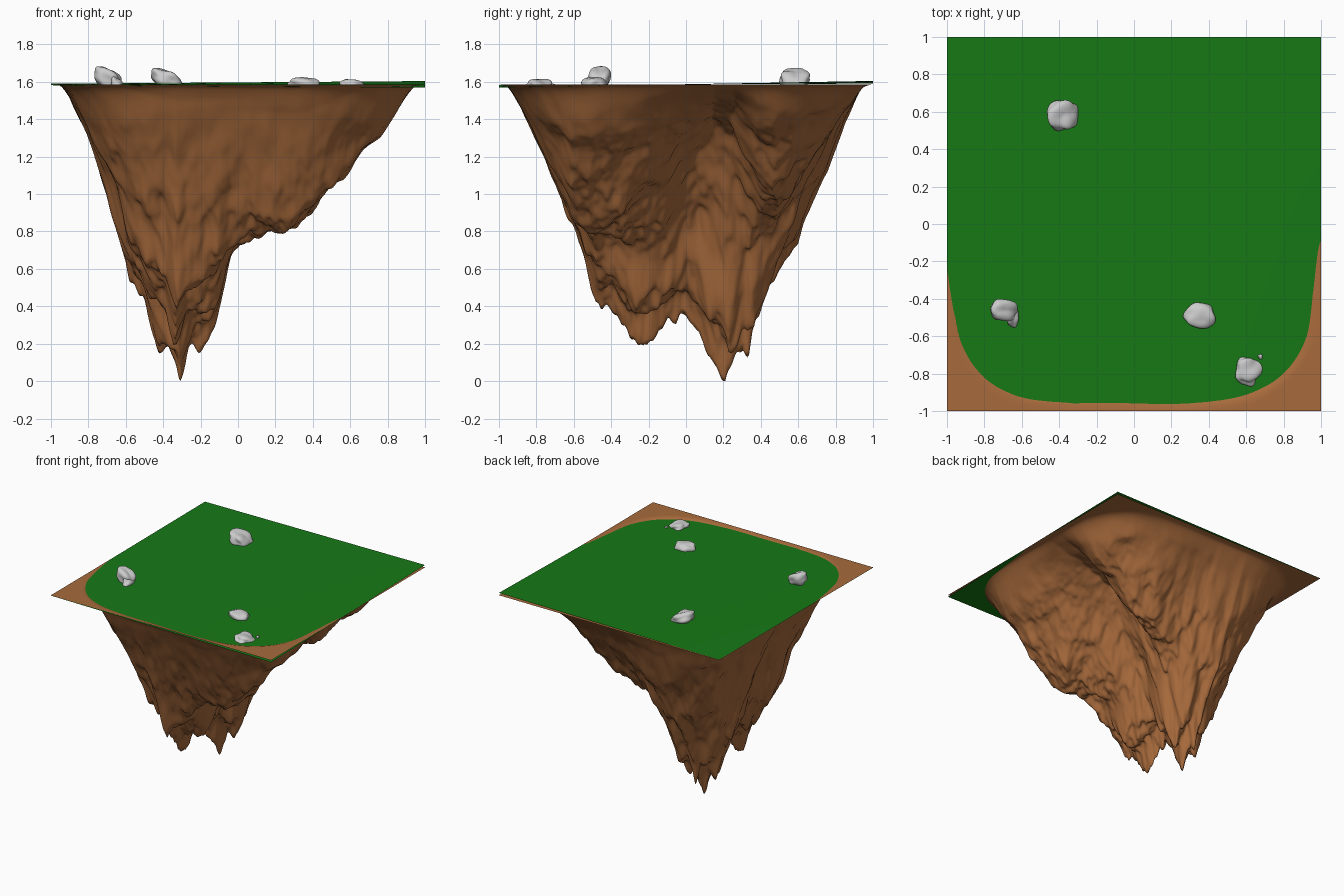
import bpy, bmesh
from mathutils import Vector, noise

if "Cube" in bpy.data.objects:
    bpy.data.objects.remove(bpy.data.objects["Cube"])

TOP = 1.585


def material(name, rgb):
    m = bpy.data.materials.new(name)
    m.diffuse_color = (*rgb, 1)
    m.use_nodes = True
    m.node_tree.nodes["Principled BSDF"].inputs["Base Color"].default_value = m.diffuse_color
    return m


def finish(name, bm, mat=None):
    me = bpy.data.meshes.new(name)
    bm.to_mesh(me)
    bm.free()
    for p in me.polygons:
        p.use_smooth = True
    if mat:
        me.materials.append(mat)
    ob = bpy.data.objects.new(name, me)
    bpy.context.collection.objects.link(ob)
    return ob


def lerp_profile(pts, t):
    if t <= pts[0][0]:
        return pts[0][1]
    for (a, va), (b, vb) in zip(pts, pts[1:]):
        if t <= b:
            return va + (vb - va) * (t - a) / (b - a)
    return pts[-1][1]


def smooth(a, b, t):
    t = min(max((t - a) / (b - a), 0), 1)
    return t * t * (3 - 2 * t)


# Lower outline seen from the front (x, z) and from the right (y, z)
FRONT = [(-1, 1.585), (-.95, 1.575), (-.9, 1.51), (-.8, 1.28), (-.7, .96), (-.6, .57),
         (-.52, .42), (-.46, .28), (-.38, .18), (-.33, 0), (-.27, .14), (-.17, .2),
         (-.1, .32), (-.05, .48), (.04, .62), (.2, .75), (.3, .82), (.4, .92), (.5, 1.05),
         (.65, 1.22), (.75, 1.31), (.85, 1.44), (.95, 1.57), (1, 1.585)]
SIDE = [(-1, 1.585), (-.95, 1.565), (-.9, 1.49), (-.8, 1.26), (-.7, 1.01), (-.6, .74),
        (-.54, .57), (-.48, .41), (-.38, .38), (-.25, .22), (-.1, .24), (0, .38),
        (.05, .34), (.12, .16), (.22, 0), (.28, .13), (.33, .17), (.38, .33), (.46, .5),
        (.6, .74), (.65, .9), (.75, 1.1), (.85, 1.38), (.95, 1.57), (1, 1.585)]
# Relative depth across y on the right flank: front shoulder, hollow, back ridge
FLANK = [(-1, 0), (-.95, .04), (-.87, .2), (-.75, .55), (-.6, .95), (-.48, 1), (-.35, .95),
         (-.2, .77), (0, .45), (.15, .26), (.25, .32), (.38, .74), (.48, .84),
         (.57, .74), (.7, .48), (.85, .18), (.95, .03), (1, 0)]


def depth(x, y):
    edge = smooth(0, .4, 1 - max(abs(x), abs(y)))
    w = noise.noise_vector(Vector((x * 5, y * 5, 3))) * .04
    w += noise.noise_vector(Vector((x * 13, y * 13, 7))) * .02
    u, v = x + w.x * edge, y + w.y * edge
    f = TOP - lerp_profile(FRONT, u)
    r = (TOP - lerp_profile(SIDE, v)) / TOP
    t = smooth(-.2, .38, u)
    r = r * (1 - t) + lerp_profile(FLANK, v) * t
    # rounded corners
    corner = smooth(1.045, .88, (abs(x) ** 3 + abs(y) ** 3) ** (1 / 3))
    n = 0
    for k, amp in ((6, .06), (13, .05), (27, .03)):
        n += amp * noise.noise(Vector((x * k, y * k, k)))
    return max(f * r * corner * (1 + n * edge), 0)


# Rocky underside: a finely divided sheet pulled downwards
earth = material("earth", (.39, .145, .045))
bm = bmesh.new()
bmesh.ops.create_grid(bm, x_segments=220, y_segments=220, size=1)
ds = [depth(v.co.x, v.co.y) for v in bm.verts]
peak = max(ds)
for v, d in zip(bm.verts, ds):
    # stretch only the deepest part so the lowest tip rests on z = 0
    v.co.z = TOP - d * (1 + (TOP / peak - 1) * smooth(.82, 1, d / peak))
bmesh.ops.reverse_faces(bm, faces=bm.faces[:])
finish("rocky_underside", bm, earth)

# Grass sheet, slightly tilted so the earth shows at the front corners
grass = material("grass", (.008, .19, .008))
bm = bmesh.new()
bmesh.ops.create_grid(bm, x_segments=16, y_segments=16, size=1)
for v in bm.verts:
    x, y = v.co.x, v.co.y
    v.co.z = 1.5862 + .0003 * x + .0108 * y + .0068 * x * y
finish("grass", bm, grass)


# Boulders half sunk in the grass: centre, half sizes, lean, noise seed
def boulder(name, c, s, lean, seed, rough=.28):
    bm = bmesh.new()
    bmesh.ops.create_icosphere(bm, subdivisions=4, radius=1)
    for v in bm.verts:
        p = v.co.normalized()
        # slightly squarish lump with soft dents
        p = p / (sum(abs(a) ** 2.5 for a in p) ** (1 / 2.5))
        p *= 1 + rough * noise.noise(p * 1.1 + Vector((seed, seed * 2, 0)))
        v.co = p
    lo = [min(v.co[i] for v in bm.verts) for i in range(3)]
    hi = [max(v.co[i] for v in bm.verts) for i in range(3)]
    for v in bm.verts:
        q = [(2 * v.co[i] - lo[i] - hi[i]) / (hi[i] - lo[i]) for i in range(3)]
        v.co = Vector((c[0] + s[0] * q[0], c[1] + s[1] * q[1],
                       c[2] + s[2] * q[2] + lean * s[2] * q[0]))
    finish(name, bm)


boulder("boulder_left", (-.695, -.46, 1.612), (.073, .06, .06), -.45, 1.3)
boulder("boulder_left_foot", (-.648, -.5, 1.588), (.032, .055, .038), -.3, 4.1)
boulder("boulder_back", (-.38, .58, 1.61), (.085, .082, .052), -.5, 2.7)
boulder("boulder_right", (.35, -.49, 1.583), (.087, .07, .042), 0, 5.2)
boulder("boulder_front", (.617, -.79, 1.572), (.075, .08, .042), -.35, 8.4, .4)
boulder("pebble", (.675, -.71, 1.578), (.012, .014, .012), 0, 9.1)
